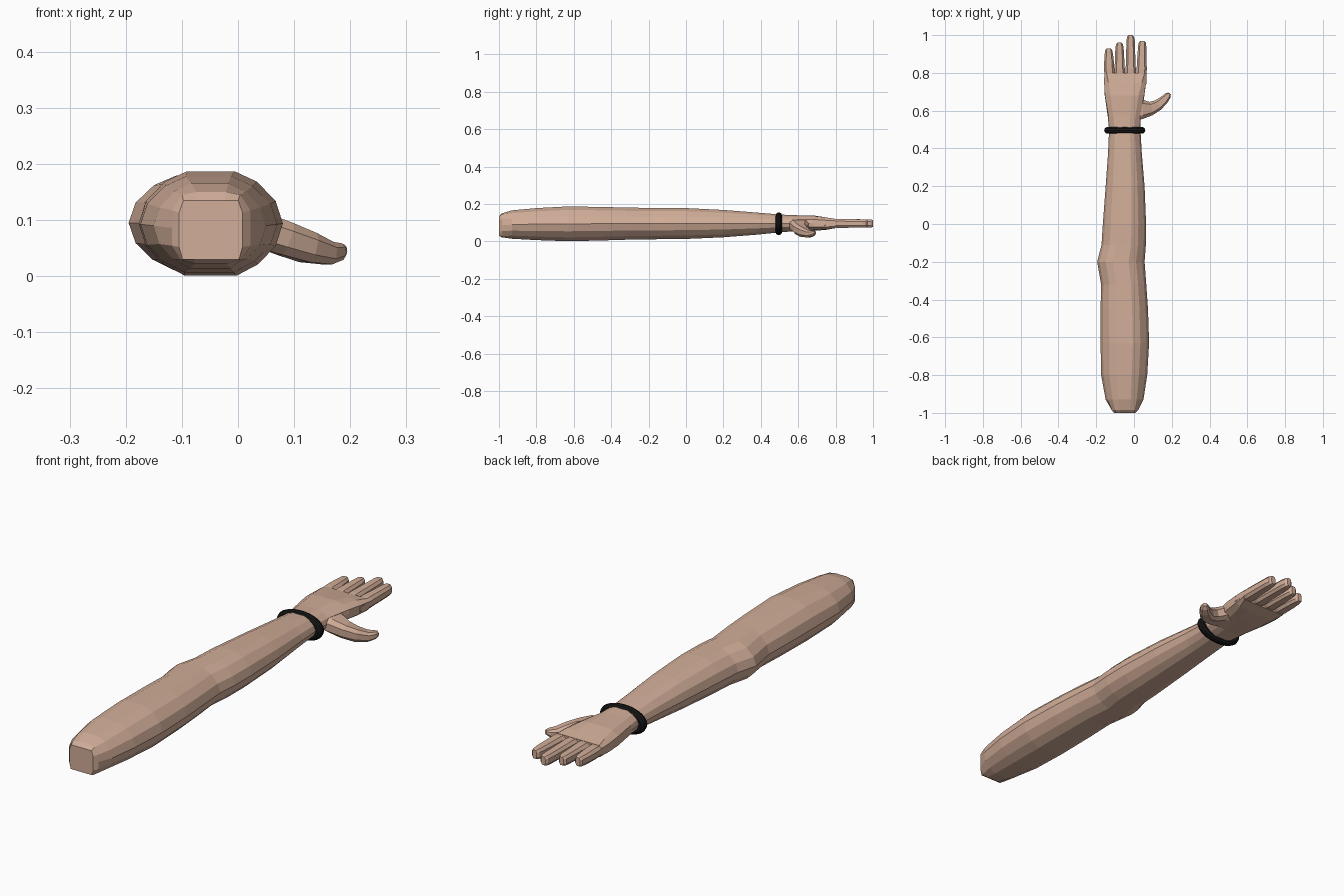
import bpy, bmesh, math
from mathutils import Vector

cube = bpy.data.objects.get("Cube")
if cube:
    bpy.data.objects.remove(cube, do_unlink=True)


def material(name, rgb, rough):
    m = bpy.data.materials.new(name)
    m.use_nodes = True
    m.diffuse_color = (*rgb, 1)
    b = m.node_tree.nodes["Principled BSDF"]
    b.inputs["Base Color"].default_value = (*rgb, 1)
    b.inputs["Roughness"].default_value = rough
    return m


skin = material("skin", (0.64, 0.42, 0.315), 0.7)
black = material("black band", (0.008, 0.008, 0.008), 0.6)


def loft(name, rings, mat, closed=False):
    """Bridge equal-sized rings of points; cap the ends unless closed."""
    bm = bmesh.new()
    vs = [[bm.verts.new(p) for p in r] for r in rings]
    n = len(vs[0])
    pairs = list(zip(vs, vs[1:])) + ([(vs[-1], vs[0])] if closed else [])
    for a, b in pairs:
        for i in range(n):
            j = (i + 1) % n
            bm.faces.new((a[i], a[j], b[j], b[i]))
    if not closed:
        bm.faces.new(vs[0])
        bm.faces.new(vs[-1])
    bmesh.ops.recalc_face_normals(bm, faces=bm.faces)
    me = bpy.data.meshes.new(name)
    bm.to_mesh(me)
    bm.free()
    me.materials.append(mat)
    ob = bpy.data.objects.new(name, me)
    bpy.context.collection.objects.link(ob)
    return ob


# Fourteen-sided limb cross-section: pointed sides, flat top and bottom
half = [(0.33, 1), (0.64, 0.8), (0.9, 0.43), (1, 0),
        (0.9, -0.43), (0.66, -0.78), (0.36, -1)]
section = half + [(-x, z) for x, z in reversed(half)]


def limb_ring(y, x0, x1, z0, z1, box=0.0):
    k = 1 + box
    cl = lambda v: max(-1, min(1, v * k))
    cx, cz, rx, rz = (x0 + x1) / 2, (z0 + z1) / 2, (x1 - x0) / 2, (z1 - z0) / 2
    return [(cx + cl(x) * rx, y, cz + cl(z) * rz) for x, z in section]


# Arm and palm: y, left/right extent, bottom/top extent, boxiness
stations = [
    (-1.00, -0.105, 0.008, 0.030, 0.135, 0.35),
    (-0.985, -0.118, 0.022, 0.022, 0.150, 0.15),
    (-0.93, -0.150, 0.050, 0.014, 0.166, 0),
    (-0.80, -0.174, 0.070, 0.007, 0.178, 0),
    (-0.63, -0.177, 0.080, 0.001, 0.187, 0),
    (-0.45, -0.177, 0.074, 0.005, 0.184, 0),
    (-0.32, -0.174, 0.065, 0.009, 0.181, 0),
    (-0.20, -0.195, 0.056, 0.011, 0.179, 0),
    (-0.11, -0.172, 0.063, 0.012, 0.178, 0),
    (0.00, -0.165, 0.064, 0.013, 0.178, 0),
    (0.20, -0.150, 0.056, 0.022, 0.168, 0),
    (0.38, -0.137, 0.041, 0.036, 0.154, 0),
    (0.50, -0.132, 0.034, 0.048, 0.144, 0),
    (0.57, -0.139, 0.036, 0.054, 0.140, 0.05),
    (0.68, -0.155, 0.055, 0.056, 0.139, 0.1),
    (0.75, -0.158, 0.064, 0.062, 0.128, 0.25),
    (0.80, -0.157, 0.068, 0.071, 0.120, 0.4),
]
loft("arm_and_palm", [limb_ring(*s) for s in stations], skin)

# Fingers: bevelled box sections that taper to a rounded tip
octagon = [(1, .5), (.6, 1), (-.6, 1), (-1, .5), (-1, -.5), (-.6, -1), (.6, -1), (1, -.5)]


def finger(name, base_x, tip_x, tip_y):
    prof = [(0.74, 0.026, 0.019), (0.82, 0.027, 0.024), (0.87, 0.025, 0.023),
            (tip_y - 0.03, 0.022, 0.022), (tip_y - 0.008, 0.018, 0.021), (tip_y, 0.010, 0.018)]
    rings = []
    for y, rx, rz in prof:
        t = (y - 0.74) / (tip_y - 0.74)
        cx = base_x + (tip_x - base_x) * t
        rings.append([(cx + u * rx, y, 0.096 + v * rz) for u, v in octagon])
    loft(name, rings, skin)


for args in (("little_finger", -0.129, -0.134, 0.93), ("ring_finger", -0.075, -0.077, 0.96),
             ("middle_finger", -0.017, -0.018, 1.00), ("index_finger", 0.039, 0.044, 0.97)):
    finger(*args)

# Thumb: a tapering tube swept outward and down, then curling forward
path = [(Vector(p), w, h) for p, w, h in (
    ((-0.02, 0.610, 0.094), 0.060, 0.030),
    ((0.040, 0.607, 0.083), 0.052, 0.032),
    ((0.085, 0.610, 0.066), 0.036, 0.030),
    ((0.125, 0.628, 0.051), 0.029, 0.027),
    ((0.160, 0.658, 0.041), 0.023, 0.020),
    ((0.178, 0.678, 0.044), 0.018, 0.015),
    ((0.187, 0.690, 0.048), 0.009, 0.008))]
rings = []
for i, (p, w, h) in enumerate(path):
    d = (path[min(i + 1, len(path) - 1)][0] - path[max(i - 1, 0)][0]).normalized()
    side = d.cross(Vector((0, 0, 1))).normalized()
    up = side.cross(d)
    rings.append([p + side * u * w + up * v * h for u, v in octagon])
loft("thumb", rings, skin)

# Wristband: round cord following an ellipse around the wrist
rings = []
for i in range(48):
    a = math.tau * i / 48
    p = Vector((0.091 * math.cos(a), 0, 0.043 * math.sin(a)))
    out = Vector((math.cos(a) / 0.091, 0, math.sin(a) / 0.043)).normalized()
    centre = Vector((-0.049, 0.496, 0.094)) + p
    rings.append([centre + out * 0.018 * math.cos(b) + Vector((0, 0.018 * math.sin(b), 0))
                  for b in (math.tau * k / 10 for k in range(10))])
loft("wristband", rings, black, closed=True)
